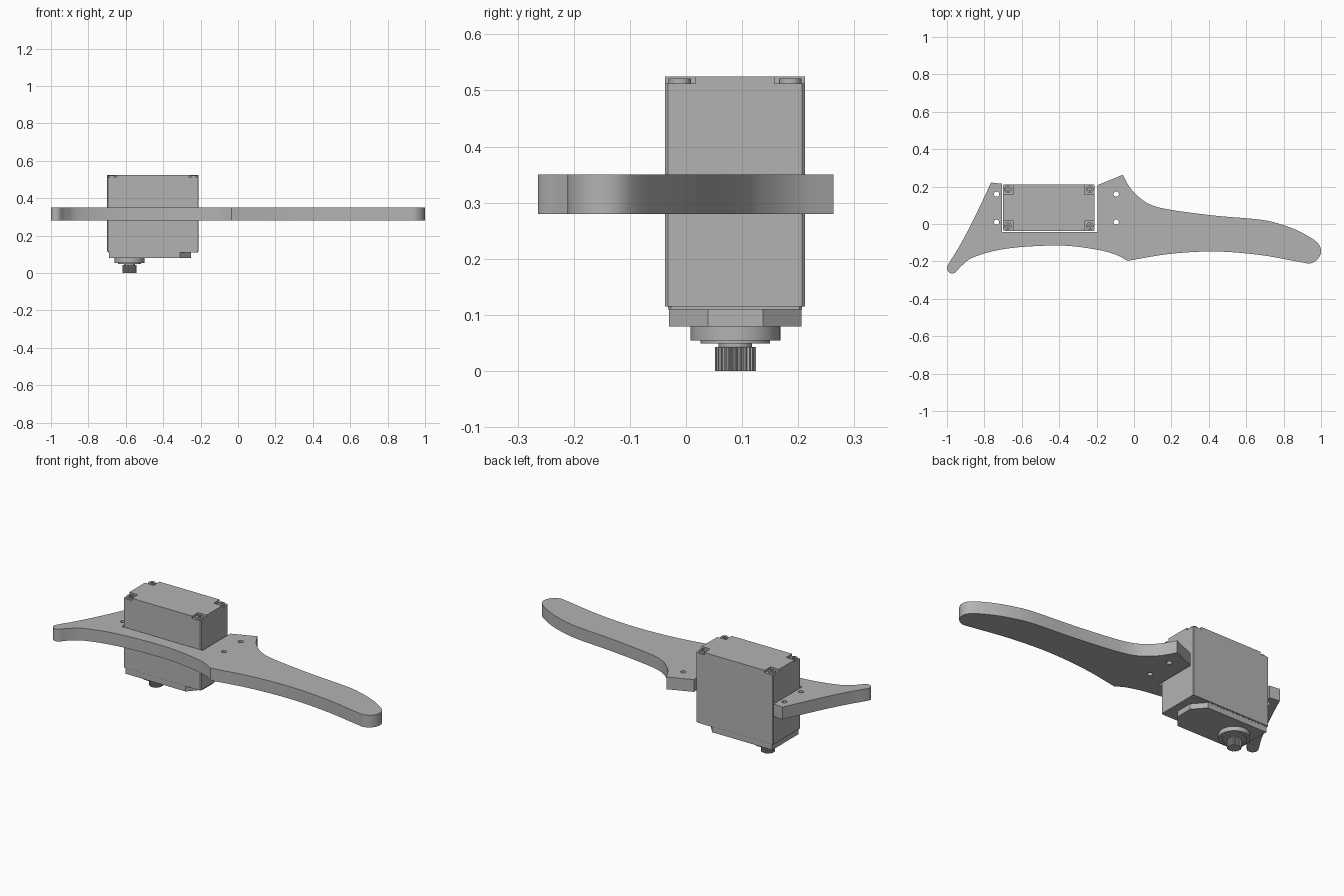
import bpy, bmesh, math
from mathutils import Vector

if "Cube" in bpy.data.objects:
    bpy.data.objects.remove(bpy.data.objects["Cube"])

grey = bpy.data.materials.new("plain grey")
grey.diffuse_color = (0.45, 0.45, 0.45, 1)
grey.use_nodes = True
grey.node_tree.nodes["Principled BSDF"].inputs["Base Color"].default_value = grey.diffuse_color


def prism(name, loops, z0, z1):
    """Extrude an outline (first loop) with holes (other loops) from z0 to z1."""
    cu = bpy.data.curves.new(name + "_outline", 'CURVE')
    cu.dimensions = '2D'
    cu.fill_mode = 'BOTH'
    cu.extrude = (z1 - z0) / 2
    for pts in loops:
        sp = cu.splines.new('POLY')
        sp.points.add(len(pts) - 1)
        for p, (x, y) in zip(sp.points, pts):
            p.co = (x, y, 0, 1)
        sp.use_cyclic_u = True
    tmp = bpy.data.objects.new(name + "_tmp", cu)
    bpy.context.collection.objects.link(tmp)
    bpy.context.view_layer.update()
    dg = bpy.context.evaluated_depsgraph_get()
    me = bpy.data.meshes.new_from_object(tmp.evaluated_get(dg))
    bpy.data.objects.remove(tmp)
    bm = bmesh.new()
    bm.from_mesh(me)
    bmesh.ops.remove_doubles(bm, verts=bm.verts, dist=1e-5)
    bmesh.ops.translate(bm, verts=bm.verts, vec=(0, 0, (z0 + z1) / 2))
    bmesh.ops.recalc_face_normals(bm, faces=bm.faces)
    bm.to_mesh(me)
    bm.free()
    me.name = name
    me.materials.clear()
    me.materials.append(grey)
    ob = bpy.data.objects.new(name, me)
    bpy.context.collection.objects.link(ob)
    bpy.ops.object.select_all(action='DESELECT')
    ob.select_set(True)
    bpy.context.view_layer.objects.active = ob
    bpy.ops.object.shade_smooth_by_angle(angle=math.radians(25))
    return ob


def circle(cx, cy, r, n=32):
    return [(cx + r * math.cos(2 * math.pi * i / n),
             cy + r * math.sin(2 * math.pi * i / n)) for i in range(n)]


def smooth(pts, n=5):
    """Catmull-Rom curve through the points."""
    p = [Vector(q) for q in pts]
    p = [2 * p[0] - p[1]] + p + [2 * p[-1] - p[-2]]
    out = []
    for a, b, c, d in zip(p, p[1:], p[2:], p[3:]):
        for i in range(n):
            t = i / n
            v = 0.5 * (2 * b + (c - a) * t + (2 * a - 5 * b + 4 * c - d) * t * t
                       + (3 * b - a - 3 * c + d) * t ** 3)
            out.append((v.x, v.y))
    return out + [tuple(pts[-1])]


def chamfered(x0, x1, y0, y1, c):
    return [(x0 + c, y0), (x1 - c, y0), (x1, y0 + c), (x1, y1 - c),
            (x1 - c, y1), (x0 + c, y1), (x0, y1 - c), (x0, y0 + c)]


# Curved arm plate with an open slot for the motor and four mounting holes
left_edge = smooth([(-0.765, 0.222), (-0.80, 0.145), (-0.875, -0.01), (-0.94, -0.13),
                    (-0.99, -0.21), (-1.0, -0.237), (-0.99, -0.258), (-0.97, -0.264),
                    (-0.95, -0.255), (-0.92, -0.222), (-0.85, -0.174), (-0.67, -0.13),
                    (-0.40, -0.115), (-0.21, -0.135), (-0.10, -0.163), (-0.035, -0.197)])
right_arm = smooth([(-0.035, -0.197), (0.19, -0.16), (0.43, -0.147), (0.67, -0.165),
                    (0.885, -0.203), (0.945, -0.21), (0.985, -0.185), (1.0, -0.14),
                    (0.975, -0.095), (0.885, -0.04), (0.78, 0.0), (0.67, 0.024),
                    (0.43, 0.045), (0.19, 0.077), (0.085, 0.105), (0.02, 0.15),
                    (-0.025, 0.2), (-0.06, 0.263)])
slot = [(-0.195, 0.208), (-0.195, -0.043), (-0.705, -0.043), (-0.705, 0.215)]
holes = [circle(x, y, 0.014, 24) for x in (-0.735, -0.095) for y in (0.01, 0.16)]
prism("arm_plate", [left_edge + right_arm[1:] + slot] + holes, 0.28, 0.35)

# Motor case
X0, X1, Y0, Y1 = -0.70, -0.21, -0.037, 0.212
prism("motor_case", [chamfered(X0, X1, Y0, Y1, 0.005)], 0.115, 0.512)

# Raised lid with notched corners
n = 0.054
prism("motor_lid", [[(X0 + n, Y0), (X1 - n, Y0), (X1 - n, Y0 + n), (X1, Y0 + n),
                     (X1, Y1 - n), (X1 - n, Y1 - n), (X1 - n, Y1), (X0 + n, Y1),
                     (X0 + n, Y1 - n), (X0, Y1 - n), (X0, Y0 + n), (X0 + n, Y0 + n)]],
      0.512, 0.525)

# Corner screws with a cross recess
a, b = 0.012, 0.003
cross = [(a, -b), (a, b), (b, b), (b, a), (-b, a), (-b, b),
         (-a, b), (-a, -b), (-b, -b), (-b, -a), (b, -a), (b, -b)]
for i, x in enumerate((X0 + 0.026, X1 - 0.026)):
    for j, y in enumerate((Y0 + 0.026, Y1 - 0.026)):
        prism(f"lid_screw_{i}{j}", [circle(x, y, 0.02, 24),
                                    [(x + u, y + v) for u, v in cross]], 0.512, 0.521)

# Bottom cover, tapered toward the far end
prism("bottom_cover", [[(-0.69, -0.03), (-0.31, -0.03), (-0.25, 0.039), (-0.25, 0.137),
                        (-0.31, 0.206), (-0.69, 0.206)]], 0.079, 0.112)
prism("cover_seam", [chamfered(-0.695, -0.215, -0.032, 0.207, 0.005)], 0.11, 0.115)

# Output boss, collar and toothed shaft
sx, sy = -0.58, 0.088
prism("output_boss", [circle(sx, sy, 0.08, 48)], 0.054, 0.079)
prism("output_collar", [circle(sx, sy, 0.062, 48)], 0.049, 0.054)
prism("shaft_neck", [circle(sx, sy, 0.03)], 0.043, 0.049)
teeth = 25
prism("toothed_shaft", [[(sx + r * math.cos(t), sy + r * math.sin(t))
                         for k in range(teeth * 4)
                         for t in [2 * math.pi * k / (teeth * 4)]
                         for r in [0.0365 if k % 4 < 2 else 0.033]]], 0.0, 0.043)
